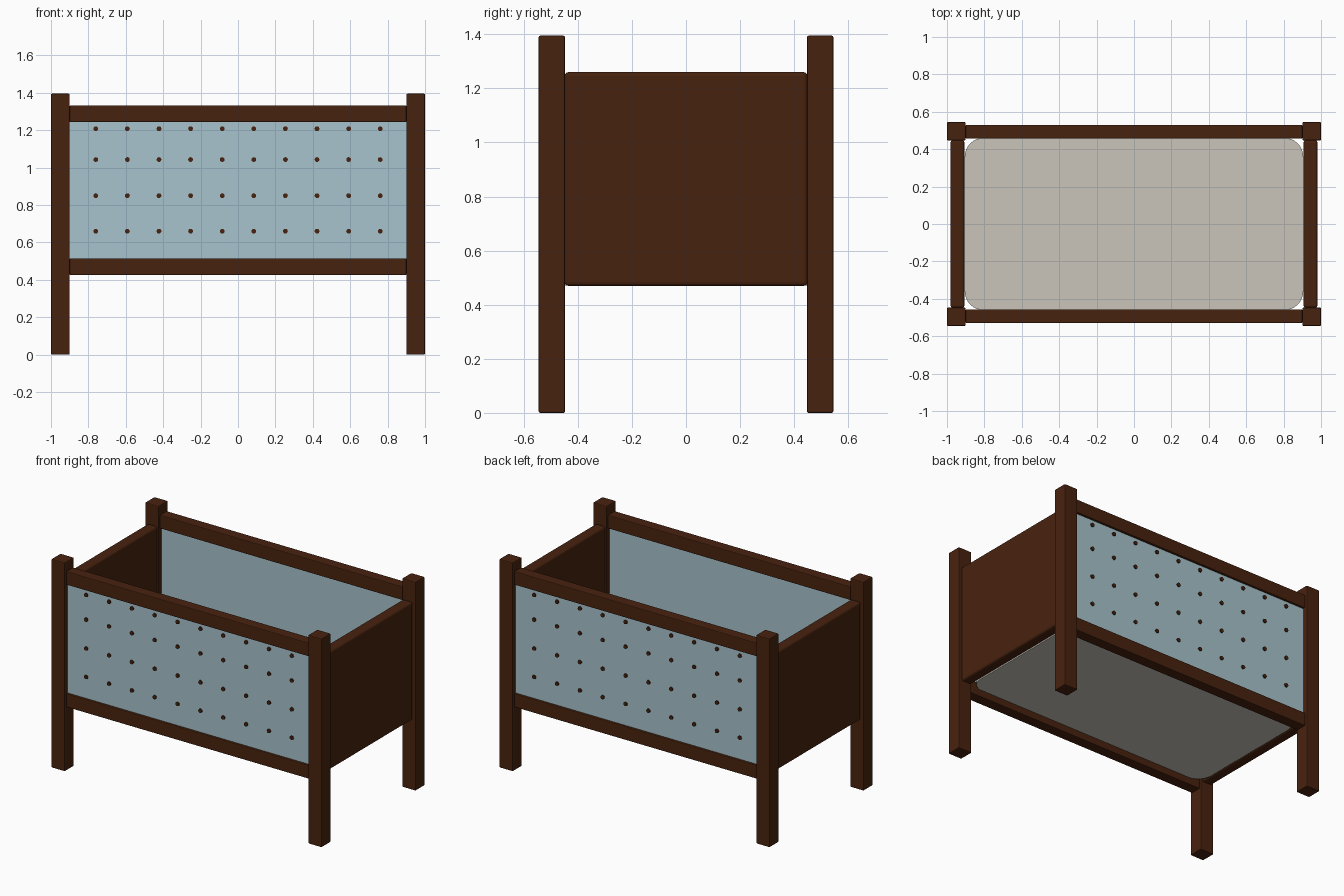
import bpy
import bmesh
import math
from mathutils import Matrix

if "Cube" in bpy.data.objects:
    bpy.data.objects.remove(bpy.data.objects["Cube"], do_unlink=True)


def material(name, rgb):
    mat = bpy.data.materials.new(name)
    mat.use_nodes = True
    colour = (*rgb, 1.0)
    mat.diffuse_color = colour
    mat.node_tree.nodes["Principled BSDF"].inputs["Base Color"].default_value = colour
    return mat


WOOD = material("dark brown wood", (0.064, 0.016, 0.0045))
BLUE = material("pale blue panel", (0.39, 0.55, 0.61))
CLOTH = material("beige cloth", (0.59, 0.56, 0.49))


def finish(bm, name, mat):
    mesh = bpy.data.meshes.new(name)
    bm.to_mesh(mesh)
    bm.free()
    mesh.materials.append(mat)
    obj = bpy.data.objects.new(name, mesh)
    bpy.context.collection.objects.link(obj)
    return obj


def box(name, mat, xs, ys, zs, bevel=0.0, segments=2):
    """Box between the given limits on each axis, with optional rounded edges."""
    bm = bmesh.new()
    bmesh.ops.create_cube(bm, size=1)
    for v in bm.verts:
        for axis, (low, high) in enumerate((xs, ys, zs)):
            v.co[axis] = high if v.co[axis] > 0 else low
    if bevel:
        bmesh.ops.bevel(bm, geom=bm.edges[:], offset=bevel, segments=segments,
                        profile=0.5, affect='EDGES')
    return finish(bm, name, mat)


def span(side, near, far):
    return sorted((side * near, side * far))


# Four corner posts
for sx, x_name in ((-1, "right"), (1, "left")):
    for sy, y_name in ((-1, "front"), (1, "back")):
        box(f"{y_name}_{x_name}_post", WOOD, span(sx, 0.9, 1.0),
            span(sy, 0.447, 0.545), (0, 1.395), 0.006)

# Long sides: two rails, a panel and rows of pegs on the outside
for sy, side in ((-1, "front"), (1, "back")):
    rail_y = span(sy, 0.457, 0.53)
    box(f"{side}_top_rail", WOOD, (-0.9, 0.9), rail_y, (1.243, 1.333), 0.005)
    box(f"{side}_bottom_rail", WOOD, (-0.9, 0.9), rail_y, (0.425, 0.515), 0.005)
    box(f"{side}_panel", BLUE, (-0.905, 0.905), span(sy, 0.475, 0.515), (0.5, 1.26))

    bm = bmesh.new()
    for z in (0.66, 0.85, 1.043, 1.208):
        for column in range(10):
            x = (column - 4.5) * 0.169
            place = Matrix.Translation((x, sy * 0.515, z)) @ Matrix.Rotation(math.pi / 2, 4, 'X')
            bmesh.ops.create_cone(bm, cap_ends=True, segments=12, radius1=0.013,
                                  radius2=0.013, depth=0.016, matrix=place)
    finish(bm, f"{side}_pegs", WOOD)

# Solid end boards
for sx, side in ((-1, "right"), (1, "left")):
    box(f"{side}_end_board", WOOD, span(sx, 0.907, 0.981), (-0.449, 0.449),
        (0.47, 1.26), 0.014, 3)

# Mattress with rounded corners
mattress = box("mattress", CLOTH, (-0.905, 0.905), (-0.46, 0.46), (0.471, 0.57))
bm = bmesh.new()
bm.from_mesh(mattress.data)
uprights = [e for e in bm.edges if abs(e.verts[0].co.z - e.verts[1].co.z) > 0.01]
bmesh.ops.bevel(bm, geom=uprights, offset=0.1, segments=8, profile=0.5, affect='EDGES')
bm.to_mesh(mattress.data)
bm.free()
